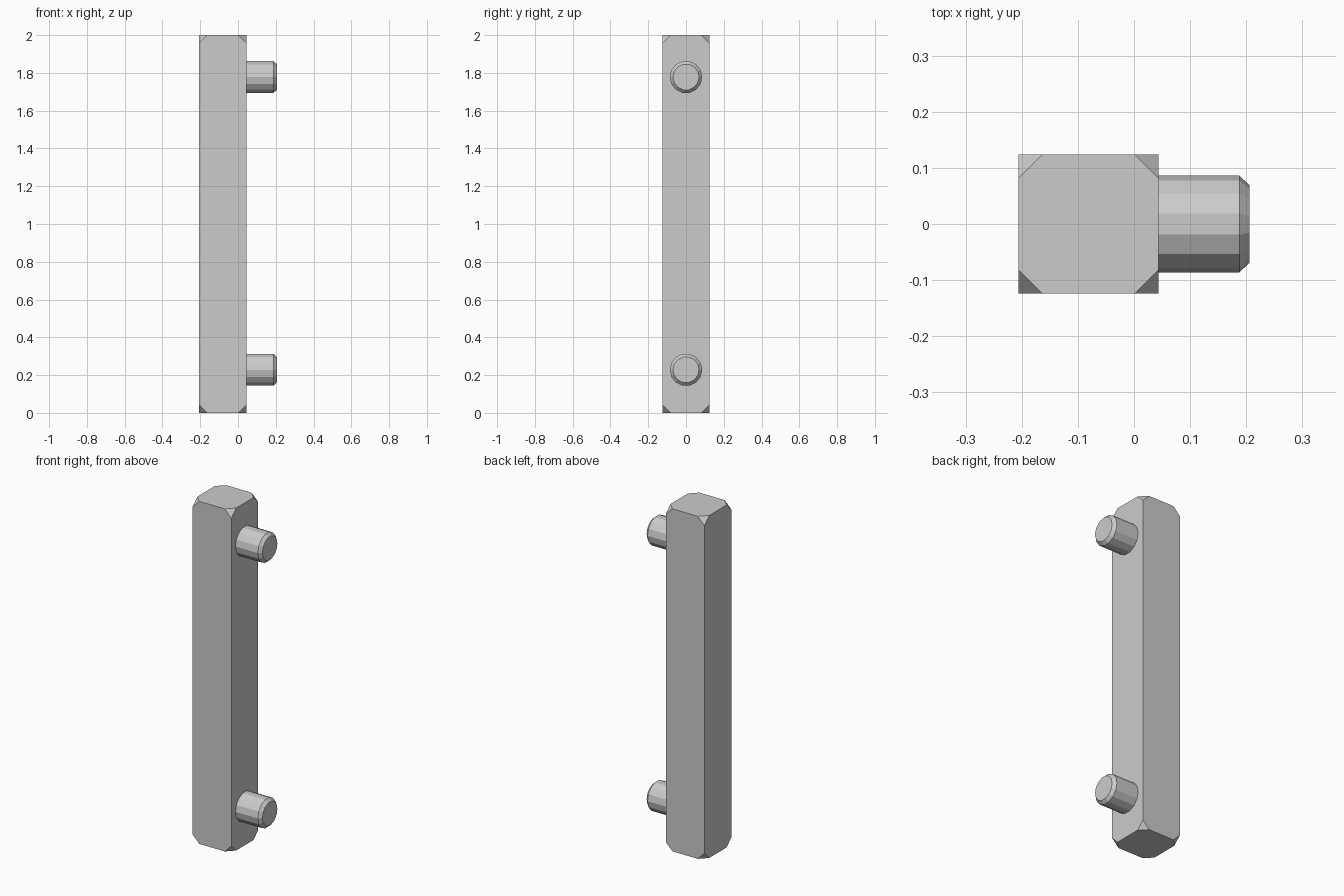
import bpy, bmesh
from math import radians, pi
from mathutils import Matrix, Vector
from itertools import product

if "Cube" in bpy.data.objects:
    bpy.data.objects.remove(bpy.data.objects["Cube"])


def add_object(name, bm):
    bmesh.ops.recalc_face_normals(bm, faces=bm.faces)
    mesh = bpy.data.meshes.new(name)
    bm.to_mesh(mesh)
    bm.free()
    obj = bpy.data.objects.new(name, mesh)
    bpy.context.collection.objects.link(obj)
    return obj


# Upright bar: a box with its eight corners cut off
HALF = Vector((0.125, 0.124, 1.0))
CENTRE = Vector((-0.081, 0, 1.0))
CUT = 0.043
bm = bmesh.new()
for signs in product((-1, 1), repeat=3):
    for axis in range(3):
        p = Vector(s * h for s, h in zip(signs, HALF))
        p[axis] -= signs[axis] * CUT
        bm.verts.new(CENTRE + p)
bmesh.ops.convex_hull(bm, input=bm.verts)
bmesh.ops.dissolve_limit(bm, angle_limit=radians(1), verts=bm.verts, edges=bm.edges)
add_object("upright_bar", bm)


# Peg: 14-sided pin along +x with a chamfered tip
def add_peg(name, z, sides=14):
    profile = [(0.04, 0.086), (0.188, 0.086), (0.206, 0.069)]  # x, radius
    bm = bmesh.new()
    rings = []
    for x, r in profile:
        ring = []
        for i in range(sides):
            turn = Matrix.Rotation(2 * pi * i / sides, 3, 'X')
            ring.append(bm.verts.new(turn @ Vector((x, r, 0))))
        rings.append(ring)
    for a, b in zip(rings, rings[1:]):
        for i in range(sides):
            j = (i + 1) % sides
            bm.faces.new((a[i], a[j], b[j], b[i]))
    bm.faces.new(rings[0])
    bm.faces.new(rings[-1])
    add_object(name, bm).location.z = z


add_peg("lower_peg", 0.228)
add_peg("upper_peg", 1.778)
